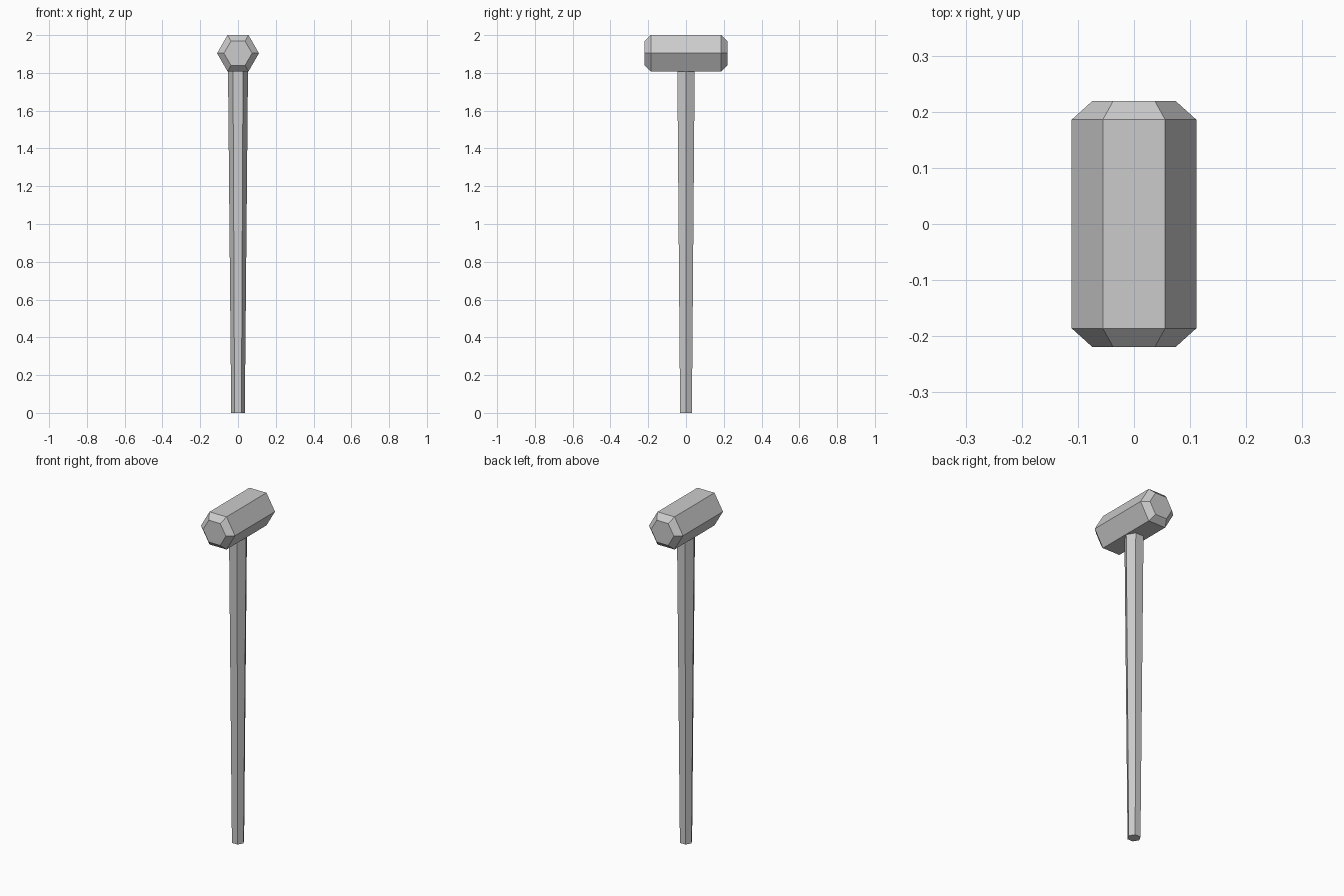
import bpy
import bmesh
from math import cos, sin, pi

cube = bpy.data.objects.get("Cube")
if cube:
    bpy.data.objects.remove(cube, do_unlink=True)

SIDES = 6
HEAD_Z = 1.904

grey = bpy.data.materials.new("plain grey")
grey.use_nodes = True
colour = (0.6, 0.6, 0.6, 1)
grey.diffuse_color = colour
grey.node_tree.nodes["Principled BSDF"].inputs["Base Color"].default_value = colour


def hex_loft(name, rings, place):
    """Capped six-sided loft through (position, radius) rings."""
    bm = bmesh.new()
    loops = []
    for pos, radius in rings:
        angles = [2 * pi * i / SIDES for i in range(SIDES)]
        loops.append([bm.verts.new(place(radius * cos(a), radius * sin(a), pos)) for a in angles])
    for low, high in zip(loops, loops[1:]):
        for i in range(SIDES):
            j = (i + 1) % SIDES
            bm.faces.new((low[i], low[j], high[j], high[i]))
    bm.faces.new(loops[0])
    bm.faces.new(loops[-1])
    bmesh.ops.recalc_face_normals(bm, faces=bm.faces)
    mesh = bpy.data.meshes.new(name)
    bm.to_mesh(mesh)
    bm.free()
    mesh.materials.append(grey)
    obj = bpy.data.objects.new(name, mesh)
    bpy.context.collection.objects.link(obj)
    return obj


# Tapered handle, upright
hex_loft("handle", [(0, 0.036), (1.82, 0.053)], lambda u, v, t: (u, v, t))

# Hammer head with chamfered ends, lying front to back
hex_loft("hammer_head",
         [(-0.219, 0.0745), (-0.186, 0.111), (0.186, 0.111), (0.219, 0.0745)],
         lambda u, v, t: (u, t, HEAD_Z + v))
